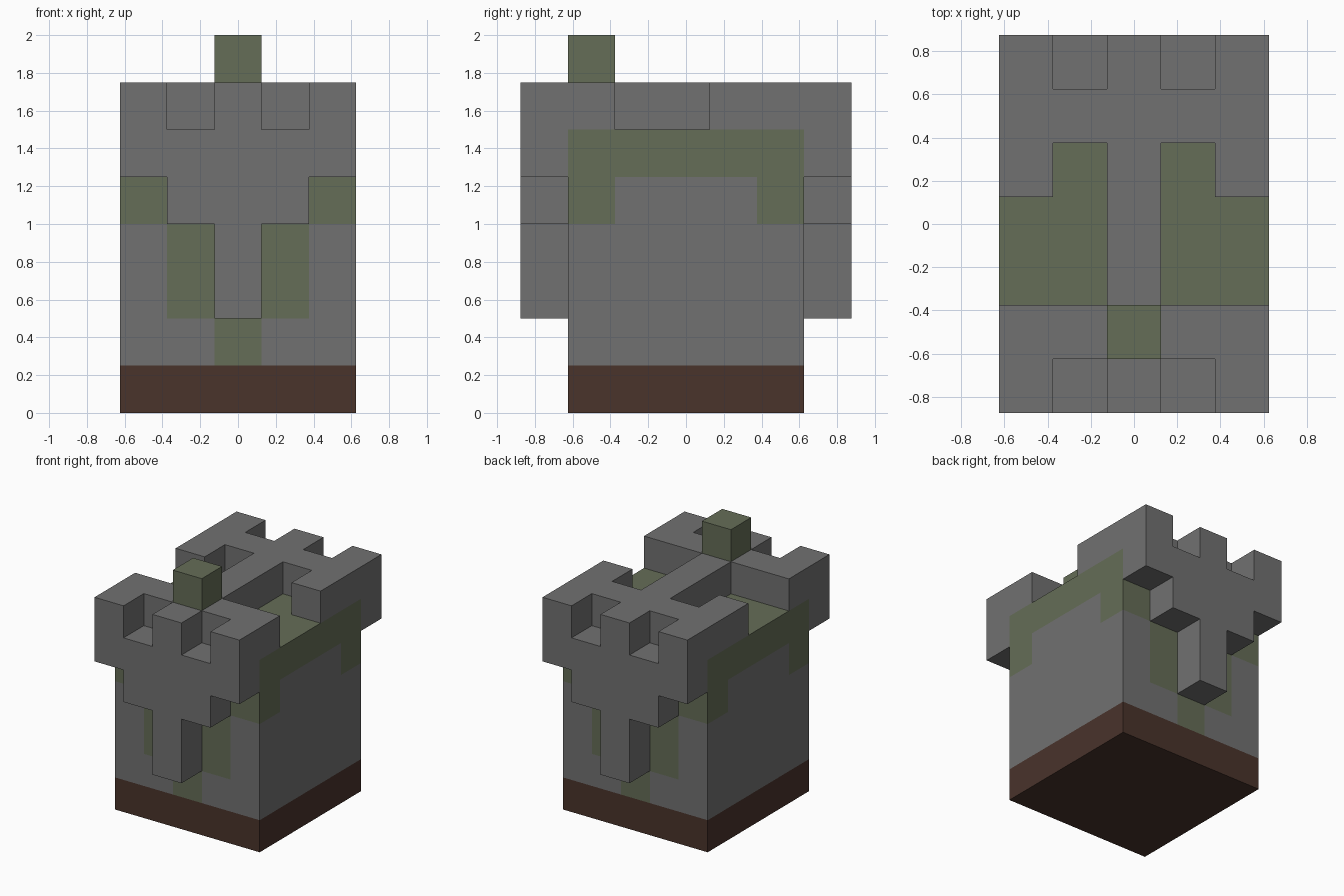
import bpy
import bmesh
from mathutils import Vector

U = 0.25  # one block

default = bpy.data.objects.get("Cube")
if default:
    bpy.data.objects.remove(default, do_unlink=True)


def make_material(name, rgb):
    mat = bpy.data.materials.new(name)
    mat.use_nodes = True
    mat.diffuse_color = (*rgb, 1)
    mat.node_tree.nodes["Principled BSDF"].inputs["Base Color"].default_value = (*rgb, 1)
    return mat


STONE = make_material("grey stone", (0.165, 0.165, 0.165))
MOSS = make_material("moss green", (0.130, 0.153, 0.095))
WOOD = make_material("dark brown wood", (0.067, 0.033, 0.024))


def add_object(name, bm, *mats):
    bmesh.ops.recalc_face_normals(bm, faces=bm.faces)
    mesh = bpy.data.meshes.new(name)
    bm.to_mesh(mesh)
    bm.free()
    for mat in mats:
        mesh.materials.append(mat)
    obj = bpy.data.objects.new(name, mesh)
    bpy.context.collection.objects.link(obj)
    return obj


def box(size, center):
    bm = bmesh.new()
    bmesh.ops.create_cube(bm, size=1)
    bmesh.ops.scale(bm, vec=size, verts=bm.verts)
    bmesh.ops.translate(bm, vec=center, verts=bm.verts)
    return bm


def extrude_symmetric(name, half, to_3d, depth, mat):
    """Mirror a half outline across x = 0 and extrude it; sizes in blocks."""
    outline = half + [(-x, v) for x, v in reversed(half)]
    bm = bmesh.new()
    face = bm.faces.new([bm.verts.new(to_3d(x * U, v * U)) for x, v in outline])
    out = bmesh.ops.extrude_face_region(bm, geom=[face])
    moved = [g for g in out["geom"] if isinstance(g, bmesh.types.BMVert)]
    bmesh.ops.translate(bm, vec=depth, verts=moved)
    return add_object(name, bm, mat)


# Body: one block cut into patches, painted by position
bm = box((5 * U, 5 * U, 6 * U), (0, 0, 3 * U))
cuts = [(0, s * w) for w in (0.5, 1.5) for s in (-1, 1)]
cuts += [(1, -1.5), (1, 1.5)] + [(2, h) for h in (1, 2, 4, 5)]
for axis, pos in cuts:
    normal = Vector((0, 0, 0))
    normal[axis] = 1
    bmesh.ops.bisect_plane(bm, geom=bm.verts[:] + bm.edges[:] + bm.faces[:],
                           plane_co=normal * pos * U, plane_no=normal)
bm.normal_update()


def is_moss(normal, center):
    x, y, z = abs(center.x) / U, abs(center.y) / U, center.z / U
    if normal.z > 0.5:
        return True
    if abs(normal.x) > 0.5:
        return z > 5 or (z > 4 and y > 1.5)
    if x > 1.5:
        return 4 < z < 5
    return 2 < z < 4 if x > 0.5 else 1 < z < 2


for f in bm.faces:
    c = f.calc_center_median()
    f.material_index = 2 if c.z < U else int(is_moss(f.normal, c))
add_object("body", bm, STONE, MOSS, WOOD)

# Front and back panels: stepped below, notched above
panel = [(0.5, 2), (0.5, 4), (1.5, 4), (1.5, 5), (2.5, 5), (2.5, 7),
         (1.5, 7), (1.5, 6), (0.5, 6), (0.5, 7)]
for name, side in (("front_panel", -1), ("back_panel", 1)):
    extrude_symmetric(name, panel, lambda x, z: (x, side * 2.5 * U, z),
                      (0, side * U, 0), STONE)

# Roof: front bar, central ridge and hooked back
roof = [(2.5, -2.5), (2.5, -1.5), (0.5, -1.5), (0.5, 1.5),
        (1.5, 1.5), (1.5, 0.5), (2.5, 0.5), (2.5, 2.5)]
extrude_symmetric("roof", roof, lambda x, y: (x, y, 6 * U), (0, 0, U), STONE)

# Mossy block on top
add_object("top_block", box((U, U, U), (0, -2 * U, 7.5 * U)), MOSS)
